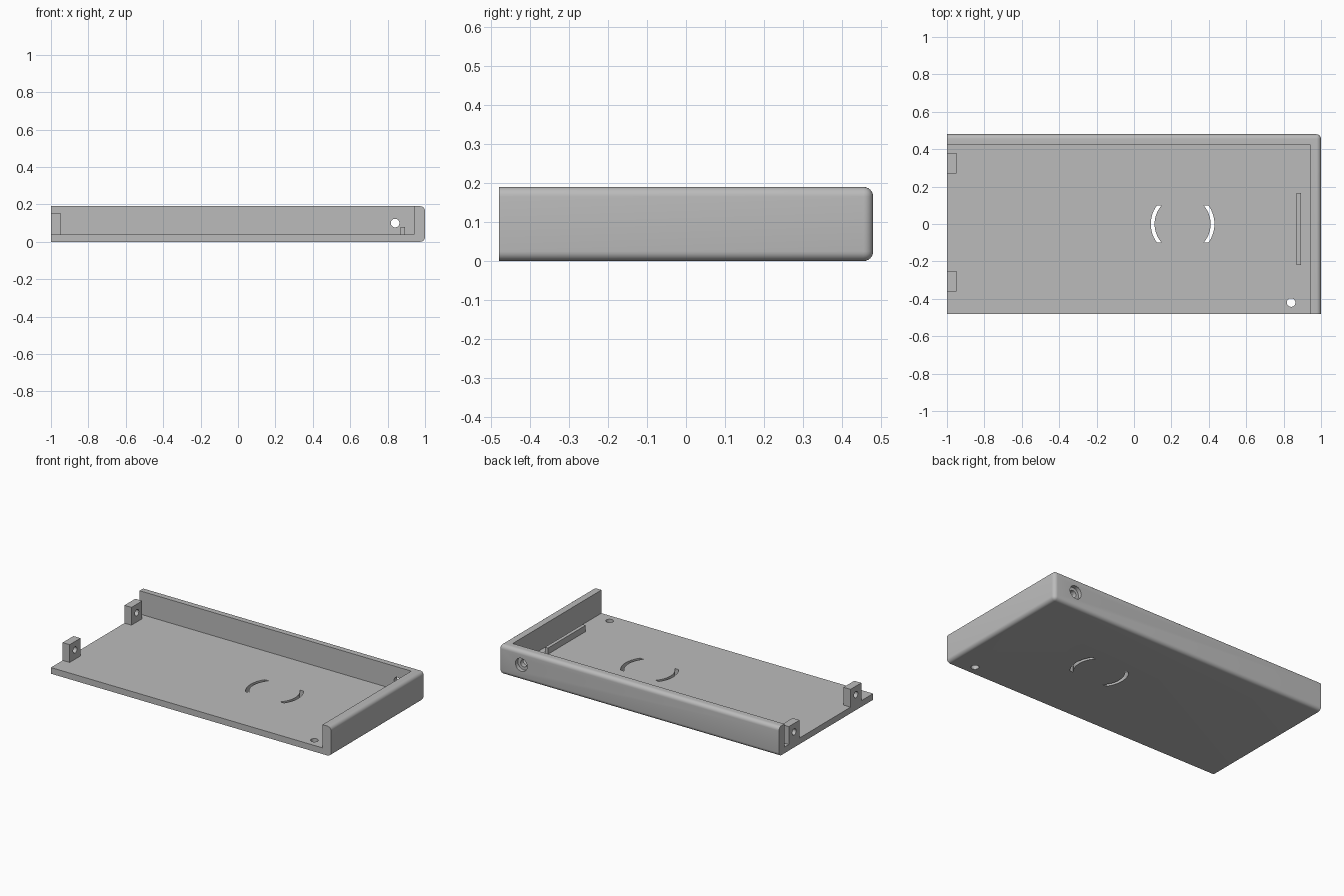
import bpy, bmesh
from math import asin, cos, sin, pi, radians
from mathutils import Matrix, Vector

cube = bpy.data.objects.get("Cube")
if cube:
    bpy.data.objects.remove(cube)

grey = bpy.data.materials.new("light grey plastic")
grey.use_nodes = True
colour = (0.5, 0.5, 0.5, 1)
grey.diffuse_color = colour
grey.node_tree.nodes["Principled BSDF"].inputs["Base Color"].default_value = colour

HALF_Y, HEIGHT = 0.48, 0.19
FLOOR, ROUND = 0.04, 0.025
INNER_X, INNER_Y = 0.94, 0.425


def finish(name, bm):
    bmesh.ops.recalc_face_normals(bm, faces=bm.faces)
    mesh = bpy.data.meshes.new(name)
    bm.to_mesh(mesh)
    bm.free()
    mesh.materials.append(grey)
    obj = bpy.data.objects.new(name, mesh)
    bpy.context.collection.objects.link(obj)
    return obj


def box_mesh(low, high):
    low, high = Vector(low), Vector(high)
    bm = bmesh.new()
    bmesh.ops.create_cube(bm, size=1)
    bmesh.ops.scale(bm, vec=high - low, verts=bm.verts)
    bmesh.ops.translate(bm, vec=(low + high) / 2, verts=bm.verts)
    return bm


def box(name, low, high):
    return finish(name, box_mesh(low, high))


def rod(name, centre, radius, length, axis):
    bm = bmesh.new()
    turn = Vector((0, 0, 1)).rotation_difference(Vector(axis)).to_matrix().to_4x4()
    bmesh.ops.create_cone(bm, cap_ends=True, segments=24, radius1=radius, radius2=radius,
                          depth=length, matrix=Matrix.Translation(centre) @ turn)
    return finish(name, bm)


def arc_slot(name, side):
    # curved slot between two circles, with ends cut level at a fixed half height
    cx, outer, inner, half, steps = 0.26, 0.17, 0.15, 0.1, 12
    bm = bmesh.new()
    points = []
    for radius, way in ((outer, 1), (inner, -1)):
        sweep = asin(half / radius)
        for i in range(steps + 1):
            a = way * sweep * (2 * i / steps - 1)
            points.append((cx + side * radius * cos(a), radius * sin(a), -0.1))
    face = bm.faces.new([bm.verts.new(p) for p in points])
    new = bmesh.ops.extrude_face_region(bm, geom=[face])["geom"]
    bmesh.ops.translate(bm, vec=(0, 0, 0.3),
                        verts=[v for v in new if isinstance(v, bmesh.types.BMVert)])
    return finish(name, bm)


def carve(obj, cutters):
    for cutter in cutters:
        cutter.hide_render = True
        mod = obj.modifiers.new("cut", "BOOLEAN")
        mod.operation, mod.solver, mod.object = "DIFFERENCE", "EXACT", cutter
    graph = bpy.context.evaluated_depsgraph_get()
    mesh = bpy.data.meshes.new_from_object(obj.evaluated_get(graph))
    obj.modifiers.clear()
    obj.data = mesh
    for cutter in cutters:
        bpy.data.objects.remove(cutter)


# Tray: block with rounded outer edges on the two walled sides
bm = box_mesh((-1, -HALF_Y, 0), (1, HALF_Y, HEIGHT))
rounded = []
for e in bm.edges:
    on_x = all(v.co.x > 0 for v in e.verts)
    on_y = all(v.co.y > 0 for v in e.verts)
    vertical = abs(e.verts[0].co.z - e.verts[1].co.z) > 0.01
    if (on_x and on_y) or ((on_x or on_y) and not vertical):
        rounded.append(e)
bmesh.ops.bevel(bm, geom=rounded, offset=ROUND, segments=6, profile=0.5, affect="EDGES")
tray = finish("tray", bm)

# Open interior, curved slots, floor hole and stepped hole in the back wall
carve(tray, [
    box("cavity", (-1.2, -HALF_Y - 0.2, FLOOR), (INNER_X, INNER_Y, HEIGHT + 0.2)),
    arc_slot("slot_a", -1),
    arc_slot("slot_b", 1),
    rod("floor_hole", (0.84, -0.42, 0), 0.023, 0.2, (0, 0, 1)),
    rod("wall_hole", (0.84, HALF_Y, 0.1), 0.023, 0.3, (0, 1, 0)),
    rod("wall_recess", (0.84, HALF_Y, 0.1), 0.042, 0.05, (0, 1, 0)),
])

# Two drilled mounting posts at the open end
parts = [tray]
for name, y in (("back_post", 0.325), ("front_post", -0.305)):
    post = box(name, (-1, y - 0.055, FLOOR), (-0.95, y + 0.055, 0.155))
    carve(post, [rod("post_hole", (-0.975, y, 0.1), 0.02, 0.2, (1, 0, 0))])
    parts.append(post)

# Low rib beside the end wall
parts.append(box("rib", (0.87, -0.22, FLOOR), (0.892, 0.165, 0.08)))

bpy.ops.object.select_all(action="DESELECT")
for part in parts:
    part.select_set(True)
bpy.context.view_layer.objects.active = tray
bpy.ops.object.shade_smooth_by_angle(angle=radians(30))
